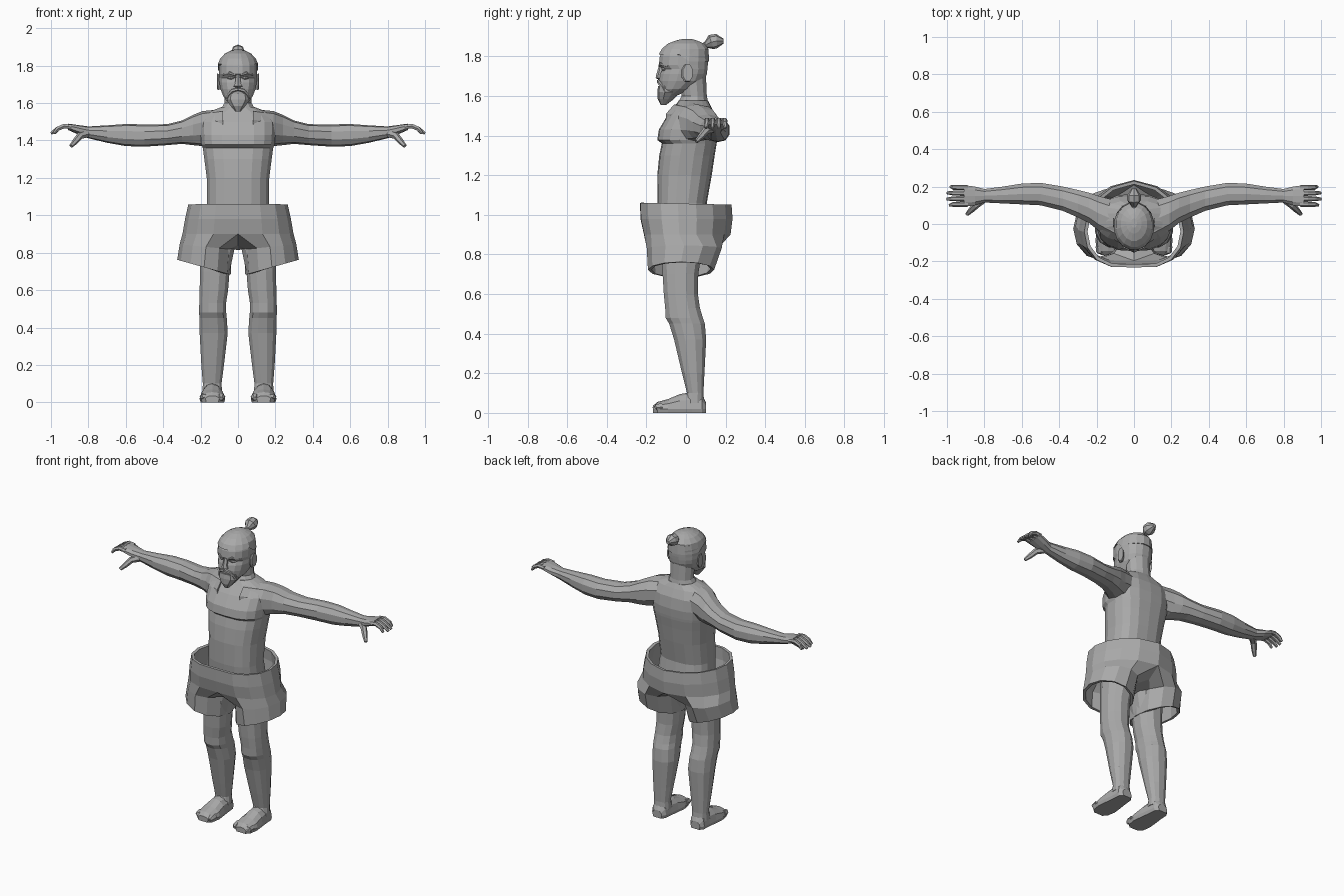
import bpy, bmesh, math
from mathutils import Vector

grey = bpy.data.materials.new("plain_grey")
grey.diffuse_color = (0.4, 0.4, 0.4, 1)


def finish(name, bm, mirror=False, angle=20):
    bmesh.ops.recalc_face_normals(bm, faces=bm.faces)
    me = bpy.data.meshes.new(name)
    bm.to_mesh(me)
    bm.free()
    me.materials.append(grey)
    ob = bpy.data.objects.new(name, me)
    bpy.context.collection.objects.link(ob)
    if mirror:
        m = ob.modifiers.new("mirror", 'MIRROR')
        m.use_clip = True
        m.merge_threshold = 0.0005
    return ob


def bridge(bm, a, b, closed=True):
    n = len(a)
    for i in range(n if closed else n - 1):
        j = (i + 1) % n
        bm.faces.new((a[i], a[j], b[j], b[i]))


def loft(name, rings, mirror=False, caps=True):
    bm = bmesh.new()
    vs = [[bm.verts.new(p) for p in r] for r in rings]
    for a, b in zip(vs, vs[1:]):
        bridge(bm, a, b)
    if caps:
        bm.faces.new(vs[0])
        bm.faces.new(vs[-1])
    return finish(name, bm, mirror)


def oval(a0, a1, b0, b1, n, power=2.0):
    """Rounded outline filling the box a0..a1, b0..b1."""
    pts = []
    for i in range(n):
        t = 2 * math.pi * (i + 0.5) / n
        c, s = math.cos(t), math.sin(t)
        k = math.cos(math.pi / n)
        u = math.copysign(min(1, abs(c) / k) ** (2 / power), c)
        v = math.copysign(min(1, abs(s) / k) ** (2 / power), s)
        pts.append(((a0 + a1) / 2 + u * (a1 - a0) / 2, (b0 + b1) / 2 + v * (b1 - b0) / 2))
    return pts


def level(z, x0, x1, y0, y1, n=12, power=2.0):
    return [(x, y, z) for x, y in oval(x0, x1, y0, y1, n, power)]


def slice_x(x, y0, y1, z0, z1, n=8, power=2.2):
    return [(x, y, z) for y, z in oval(y0, y1, z0, z1, n, power)]


def tube(name, path, sides=6, mirror=True):
    """Path of (x, y, z, radius)."""
    rings = []
    for i, p in enumerate(path):
        a, b = path[max(i - 1, 0)], path[min(i + 1, len(path) - 1)]
        q = (Vector(b[:3]) - Vector(a[:3])).to_track_quat('Z', 'Y')
        rings.append([Vector(p[:3]) + q @ Vector((p[3] * math.cos(2 * math.pi * k / sides),
                      p[3] * math.sin(2 * math.pi * k / sides), 0)) for k in range(sides)])
    return loft(name, rings, mirror)


# torso with a chest shelf and sloping shoulders
loft("torso", [level(z, -w, w, f, b, 18, 2.5) for z, w, f, b in [
    (0.84, .14, -.10, .09), (0.95, .175, -.135, .12), (1.06, .165, -.145, .105),
    (1.20, .167, -.145, .13), (1.30, .18, -.135, .145), (1.36, .188, -.122, .155),
    (1.378, .196, -.145, .157), (1.43, .20, -.137, .16), (1.50, .20, -.095, .15),
    (1.55, .165, -.055, .125), (1.578, .09, -.035, .11)]])
loft("neck", [level(z, -w, w, f, b, 12) for z, w, f, b in [
    (1.55, .10, -.05, .115), (1.60, .073, -.022, .105), (1.72, .075, -.04, .10)]])

# head, with eye sockets set back under the brow
loft("head", [level(z, -w, w, f, b, 16, 2.2) for z, w, f, b in [
    (1.60, .045, -.125, -.05), (1.635, .078, -.13, .03), (1.675, .094, -.135, .09),
    (1.71, .10, -.13, .105), (1.735, .101, -.118, .108), (1.755, .102, -.137, .11),
    (1.80, .102, -.132, .112), (1.83, .095, -.12, .11)]])
loft("hair", [[(x, y, z - .035 * (i == 0) * (y > 0)) for x, y, z in level(z, -w, w, f, b, 16)]
     for i, (z, w, f, b) in enumerate([(1.81, .107, -.137, .117), (1.838, .095, -.122, .113),
     (1.865, .07, -.09, .09), (1.88, .04, -.05, .055), (1.887, .015, -.02, .03)])])
tube("topknot", [(0, .075, 1.845, .018), (0, .10, 1.857, .016), (0, .128, 1.872, .038),
                 (0, .155, 1.877, .036), (0, .19, 1.876, .012)], 8, False)

# face parts
loft("nose", [level(z, -w, w, f, -.10, 6) for z, w, f in [
    (1.682, .014, -.136), (1.69, .023, -.153), (1.705, .016, -.151), (1.755, .009, -.136)]])
loft("beard", [level(z, -w, w, f, b, 10) for z, w, f, b in [
    (1.555, .014, -.128, -.10), (1.585, .04, -.143, -.06),
    (1.62, .066, -.145, -.03), (1.65, .06, -.141, -.05)]])
tube("moustache", [(0, -.14, 1.675, .009), (.03, -.134, 1.667, .010),
                   (.05, -.119, 1.645, .009), (.058, -.106, 1.615, .008)], 5)
tube("eyebrow", [(.014, -.135, 1.75, .006), (.045, -.128, 1.762, .008),
                 (.078, -.094, 1.752, .005)], 5)
tube("eye", [(.02, -.117, 1.733, .004), (.038, -.114, 1.735, .010), (.058, -.102, 1.733, .004)], 6)
loft("ear", [slice_x(x, f, b, z0, z1, 8) for x, f, b, z0, z1 in [
    (.09, -.018, .015, 1.675, 1.745), (.106, -.022, .03, 1.67, 1.757),
    (.113, -.014, .034, 1.675, 1.758)]], True)

# arms, stretched sideways
loft("arm", [slice_x(*s, n=10) for s in [
    (.08, -.10, .12, 1.39, 1.568), (.19, -.035, .15, 1.37, 1.557), (.24, .005, .167, 1.375, 1.537),
    (.30, .035, .182, 1.382, 1.507), (.38, .07, .20, 1.375, 1.487), (.50, .10, .22, 1.367, 1.486),
    (.60, .105, .216, 1.37, 1.488), (.70, .11, .20, 1.388, 1.481), (.80, .115, .187, 1.412, 1.475),
    (.85, .10, .20, 1.43, 1.482), (.91, .092, .208, 1.457, 1.49)]], True)
for i, tip in enumerate((.985, 1.0, .998, .98)):
    y = .105 + i * .03
    tube("finger", [(.89, y, 1.472, .014), (.93, y, 1.477, .014), (.965, y, 1.462, .013),
                    (tip, y + (i - 1.5) * .003, 1.438, .008)])
tube("thumb", [(.81, .13, 1.435, .022), (.845, .10, 1.425, .019),
               (.87, .075, 1.395, .016), (.893, .052, 1.37, .010)])

# legs, with knees forward and calves back
loft("leg", [level(z, *s, n=12, power=2.3) for z, *s in [
    (.05, .085, .19, -.01, .092), (.10, .088, .188, .005, .088), (.20, .075, .196, -.02, .093),
    (.37, .055, .205, -.06, .102), (.45, .06, .206, -.085, .095), (.48, .063, .208, -.103, .085),
    (.53, .064, .207, -.105, .07), (.60, .053, .205, -.112, .06), (.70, .045, .203, -.118, .062),
    (.85, .012, .20, -.125, .085), (.93, .005, .17, -.12, .10)]], True)


# bare feet with flat soles
def foot_ring(y, x0, x1, top):
    cx, r = (x0 + x1) / 2, (x1 - x0) / 2
    arch = [(cx + r * math.cos(t), y, .015 + (top - .015) * math.sin(t) ** .8 if 0 < t < 3.1 else .02)
            for t in [math.pi * k / 6 for k in range(7)]]
    return arch + [(x0 + .006, y, 0), (x1 - .006, y, 0)]


loft("foot", [foot_ring(*s) for s in [
    (-.167, .10, .175, .035), (-.145, .078, .198, .055), (-.09, .068, .206, .07),
    (-.03, .075, .20, .095), (.03, .083, .193, .105), (.08, .088, .19, .095), (.102, .105, .172, .05)]], True)
for i in range(4):
    x = .09 + .031 * i
    tube("toe", [(x, -.12, .03, .022), (x, -.15, .026, .02), (x, -.166 + .004 * i, .02, .01)])

# baggy open shorts: right half, split into a leg below the crotch
bm = bmesh.new()
K = 9
waist = []
for z, w, f, b in [(1.06, .266, -.232, .23), (.98, .283, -.23, .235), (.90, .297, -.212, .225)]:
    ring = []
    for i in range(K):
        t = -math.pi / 2 + math.pi * i / (K - 1)
        x, y = w * max(0, math.cos(t)) ** .85, (f + b) / 2 + (b - f) / 2 * math.sin(t)
        x = 0 if i in (0, K - 1) else x
        y -= .04 * math.cos(t)
        ring.append(bm.verts.new((x, y, z - (y + .2) * .02 * (z > 1))))
    waist.append(ring)
for a, b in zip(waist, waist[1:]):
    bridge(bm, a, b, False)
gusset = [bm.verts.new(p) for p in ((0, .14, .84), (0, .0, .815), (0, -.13, .84))]
above = waist[-1] + gusset
for z, cx, rx, f, b in [(.82, .172, .14, -.198, .18), (.70, .182, .143, -.192, .142)]:
    hem = []
    for i in range(K + 3):
        if i < K:
            t = -2.1 + 4.2 * i / (K - 1)
        else:
            t = 2.1 + (2 * math.pi - 4.2) * (i - K + 1) / 4
        x = cx + rx * math.cos(t)
        y = (f + b) / 2 + (b - f) / 2 * math.sin(t)
        slope = .28 if z < .75 else .1
        hem.append(bm.verts.new((x, y, z + (x - .06) * slope - (.012 if z < .75 else 0))))
    bridge(bm, above, hem)
    above = hem
shorts = finish("shorts", bm, True)
s = shorts.modifiers.new("cloth", 'SOLIDIFY')
s.thickness = .018
s.offset = -1
